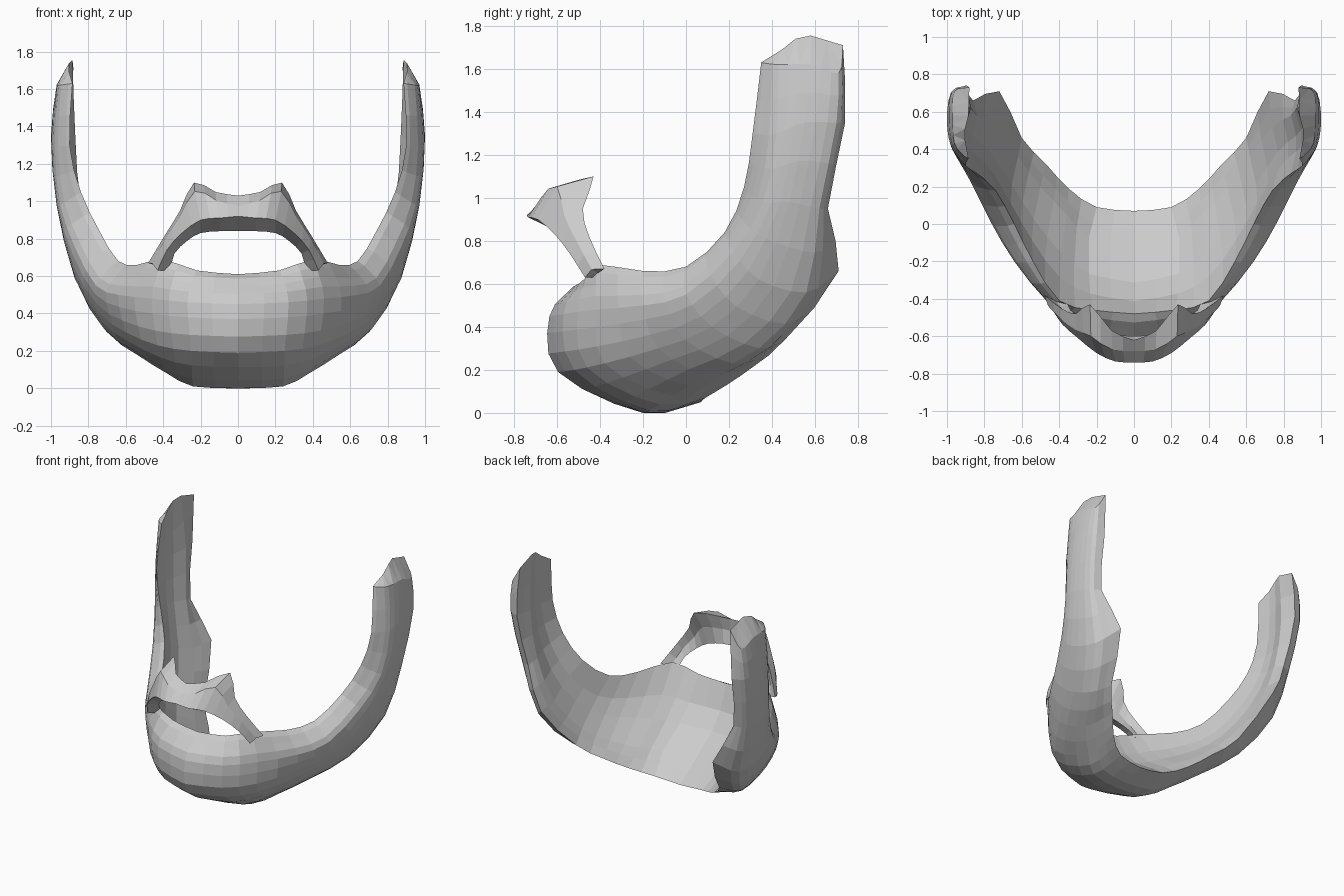
import bpy, bmesh
from mathutils import Vector

if "Cube" in bpy.data.objects:
    bpy.data.objects.remove(bpy.data.objects["Cube"])


def spline(pts, n=2):
    """Catmull-Rom refinement of an open guide curve."""
    p = [Vector(q) for q in pts]
    ext = [2 * p[0] - p[1]] + p + [2 * p[-1] - p[-2]]
    out = []
    for i in range(1, len(ext) - 2):
        a, b, c, d = ext[i - 1:i + 3]
        for k in range(n):
            t = k / n
            out.append(0.5 * (2 * b + (c - a) * t + (2 * a - 5 * b + 4 * c - d) * t * t
                              + (3 * b - a - 3 * c + d) * t ** 3))
    return out + [p[-1]]


def loft(name, rings):
    """Skin closed rings running outward from x = 0, cap the tip, mirror in x."""
    bm = bmesh.new()
    rows = []
    for j, ring in enumerate(rings):
        rows.append([bm.verts.new((0 if j == 0 else p.x, p.y, p.z)) for p in ring])
    n = len(rows[0])
    for a, b in zip(rows, rows[1:]):
        for i in range(n):
            k = (i + 1) % n
            bm.faces.new((a[i], a[k], b[k], b[i]))
    cap = bm.faces.new(rows[-1])
    bmesh.ops.triangulate(bm, faces=[cap])
    bmesh.ops.recalc_face_normals(bm, faces=bm.faces)
    # the x = 0 end stays open, so make sure the shell faces outward
    if bm.calc_volume(signed=True) < 0:
        bmesh.ops.reverse_faces(bm, faces=bm.faces)
    me = bpy.data.meshes.new(name)
    bm.to_mesh(me)
    bm.free()
    ob = bpy.data.objects.new(name, me)
    bpy.context.collection.objects.link(ob)
    m = ob.modifiers.new("mirror", 'MIRROR')
    m.use_axis = (True, False, False)
    m.merge_threshold = 0.001
    return ob


# Beard guide curves, each from the chin centre to the sideburn top
rim = [(0, -.48, .61), (.22, -.46, .63), (.40, -.41, .69), (.54, -.20, .66), (.64, 0, .68),
       (.74, .18, .84), (.84, .27, 1.05), (.90, .31, 1.30), (.885, .35, 1.63)]
cheek = [(0, -.635, .45), (.27, -.57, .46), (.46, -.42, .48), (.64, -.20, .50), (.76, 0, .55),
         (.87, .22, .75), (.95, .36, .98), (.98, .42, 1.30), (.96, .43, 1.62)]
jaw = [(0, -.595, .19), (.25, -.52, .20), (.43, -.38, .23), (.60, -.13, .30), (.74, .12, .40),
       (.88, .34, .62), (.97, .48, .98), (1.0, .55, 1.35), (.97, .58, 1.62)]
under = [(0, -.20, 0), (.24, -.17, .01), (.38, -.06, .08), (.54, .10, .18), (.70, .34, .30),
         (.84, .56, .56), (.94, .62, .95), (.98, .70, 1.35), (.96, .71, 1.58)]
back = [(0, .07, .05), (.20, .09, .07), (.35, .19, .13), (.47, .32, .22), (.60, .46, .34),
        (.72, .71, .66), (.86, .66, .95), (.90, .74, 1.35), (.88, .73, 1.71)]
inside = [(0, -.12, .18), (.24, -.07, .19), (.36, .05, .23), (.50, .20, .30), (.62, .36, .42),
          (.74, .52, .66), (.84, .58, .98), (.87, .62, 1.35), (.885, .58, 1.755)]

rings = []
for r, c, j, u, b, i in zip(*[spline(g) for g in (rim, cheek, jaw, under, back, inside)]):
    edge = r.lerp(c, .28)                               # outer crease of the rim
    edge += (c - j) * .08
    outer = spline([edge, c, j, u, b], 3)
    hollow = [r.lerp(i, t).lerp(c.lerp(j, .5), .22) for t in (.7, .35)]
    rings.append(outer + [b.lerp(i, .5), i] + hollow + [r])
# rounded tip of the sideburn: lift the inner edge of the last ring
for k, z in ((-3, 1.74), (-2, 1.69)):
    rings[-1][k].z = z
loft("beard", rings)

# Moustache guide curves, each from the centre to the mouth corner
top = [(0, -.62, 1.03), (.12, -.57, 1.05), (.235, -.43, 1.10), (.31, -.48, .95),
       (.39, -.45, .82), (.48, -.38, .67)]
front = [(0, -.74, .92), (.10, -.735, .91), (.20, -.69, .90), (.30, -.61, .83),
         (.38, -.54, .74), (.43, -.47, .63)]
lower = [(0, -.60, .84), (.10, -.59, .84), (.20, -.55, .83), (.27, -.51, .79),
         (.34, -.46, .72), (.36, -.40, .63)]
rings = []
for t, f, l in zip(spline(top), spline(front), spline(lower)):
    bulge = (t - f).length * .2
    mid = t.lerp(f, .5) + Vector((.2, -.6, .8)) * bulge * min(1, t.x * 6)
    rear = t.lerp(l, .5) + Vector((0, -.02, 0))
    rings.append([t, mid, f, l, rear])
loft("moustache", rings)
